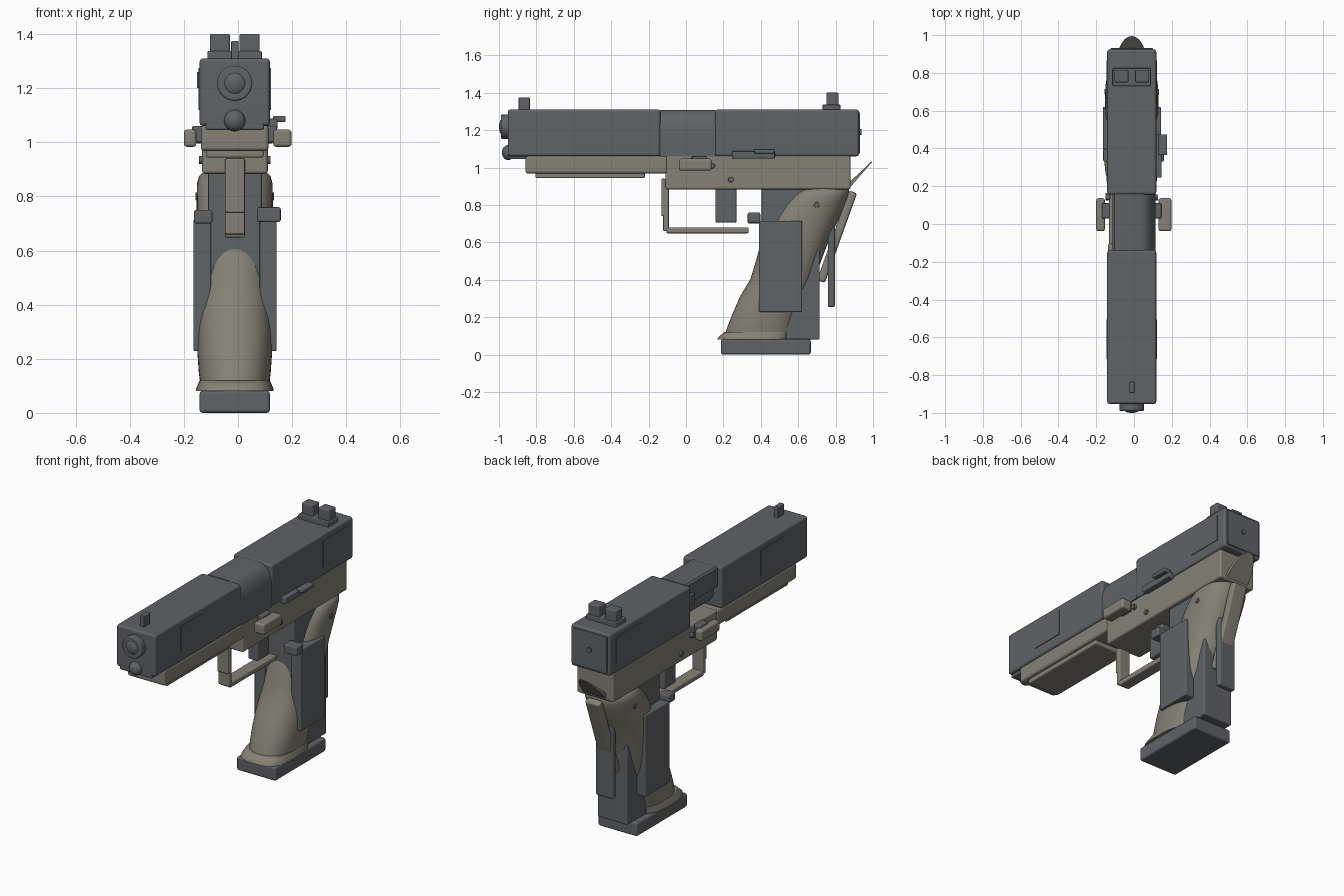
import bpy, bmesh, math
from mathutils import Matrix, Vector

if "Cube" in bpy.data.objects:
    bpy.data.objects.remove(bpy.data.objects["Cube"])

CX = -0.012  # centre line of the body


def material(name, rgb):
    m = bpy.data.materials.new(name)
    m.diffuse_color = (*rgb, 1)
    m.use_nodes = True
    m.node_tree.nodes["Principled BSDF"].inputs["Base Color"].default_value = m.diffuse_color
    return m


DARK = material("dark_grey", (0.115, 0.125, 0.135))
TAN = material("warm_tan", (0.235, 0.22, 0.18))


def finish(name, bm, mat, bevel=0.0, angle=35):
    if bevel:
        edges = [e for e in bm.edges if e.calc_face_angle(0) > 0.6]
        bmesh.ops.bevel(bm, geom=edges, offset=bevel, segments=3, profile=0.5,
                        affect='EDGES', clamp_overlap=True)
    bmesh.ops.recalc_face_normals(bm, faces=bm.faces)
    me = bpy.data.meshes.new(name)
    bm.to_mesh(me)
    bm.free()
    me.materials.append(mat)
    ob = bpy.data.objects.new(name, me)
    bpy.context.collection.objects.link(ob)
    bpy.ops.object.select_all(action='DESELECT')
    ob.select_set(True)
    bpy.context.view_layer.objects.active = ob
    bpy.ops.object.shade_smooth_by_angle(angle=math.radians(angle))
    if bevel:
        ob.modifiers.new("normals", 'WEIGHTED_NORMAL').keep_sharp = True
    return ob


def box(name, x, y, z, mat, bevel=0.008, tilt=0.0):
    """Rounded box from (min, max) ranges, optionally tilted about x."""
    bm = bmesh.new()
    size = [b - a for a, b in (x, y, z)]
    mid = Vector([(a + b) / 2 for a, b in (x, y, z)])
    mat4 = Matrix.Translation(mid) @ Matrix.Rotation(tilt, 4, 'X') @ Matrix.Diagonal((*size, 1))
    bmesh.ops.create_cube(bm, size=1, matrix=mat4)
    return finish(name, bm, mat, bevel)


def rod(name, centre, r, length, axis, mat, bevel=0.0, seg=32):
    bm = bmesh.new()
    rot = Matrix.Rotation(math.pi / 2, 4, 'Y' if axis == 'x' else 'X')
    bmesh.ops.create_cone(bm, cap_ends=True, segments=seg, radius1=r, radius2=r, depth=length,
                          matrix=Matrix.Translation(centre) @ rot)
    return finish(name, bm, mat, bevel)


def dome(name, centre, r, depth, mat):
    bm = bmesh.new()
    bmesh.ops.create_uvsphere(bm, u_segments=24, v_segments=12, radius=1,
                              matrix=Matrix.Translation(centre) @ Matrix.Diagonal((r, depth, r, 1)))
    return finish(name, bm, mat, 0, 60)


def loft(name, rings, mat, power=2.3, n=48):
    """Stack of superellipse rings: (z, y_front, y_back, half_width)."""
    bm = bmesh.new()
    loops = []
    for z, y0, y1, w in rings:
        loop = []
        for i in range(n):
            a = 2 * math.pi * i / n
            c, s = math.cos(a), math.sin(a)
            px = math.copysign(abs(c) ** (2 / power), c)
            py = math.copysign(abs(s) ** (2 / power), s)
            loop.append(bm.verts.new((CX + w * px, (y0 + y1) / 2 + (y1 - y0) / 2 * py, z)))
        loops.append(loop)
    for lo, hi in zip(loops, loops[1:]):
        for i in range(n):
            bm.faces.new((lo[i], lo[(i + 1) % n], hi[(i + 1) % n], hi[i]))
    bm.faces.new(loops[0])
    bm.faces.new(loops[-1])
    return finish(name, bm, mat, 0, 45)


BODY = (-0.142, 0.118)

# Slide: front and rear halves, with a thin end plate
box("slide_front", BODY, (-0.953, -0.137), (1.06, 1.31), DARK, 0.014)
box("slide_rear", BODY, (0.155, 0.925), (1.06, 1.31), DARK, 0.014)
box("slide_nose", (-0.12, 0.096), (-0.952, -0.855), (1.045, 1.08), DARK)
box("slide_end_plate", (-0.125, 0.10), (0.90, 0.931), (1.075, 1.295), DARK, 0.004)
rod("end_plate_pin", (CX, 0.932, 1.19), 0.015, 0.012, 'y', DARK)

# Side panels on the slide
for side, x in (("right", 0.118), ("left", -0.142)):
    box("front_panel_" + side, (x - 0.004, x + 0.004), (-0.715, -0.505), (1.12, 1.275), DARK, 0)
    box("rear_panel_" + side, (x - 0.004, x + 0.004), (0.635, 0.865), (1.12, 1.275), DARK, 0)

# Chamber between the slide halves: rounded on the right, open port on the left
profile = [(-0.114, 1.19), (-0.114, 1.30), (-0.104, 1.308), (0.034, 1.308)]
for i in range(1, 9):
    a = math.pi / 2 * (1 - i / 8)
    profile.append((0.034 + 0.081 * math.cos(a), 1.18 + 0.128 * math.sin(a)))
profile += [(0.115, 1.06), (-0.02, 1.06), (-0.02, 1.19)]
bm = bmesh.new()
face = bm.faces.new([bm.verts.new((x, -0.14, z)) for x, z in profile])
ext = bmesh.ops.extrude_face_region(bm, geom=[face])
bmesh.ops.translate(bm, vec=(0, 0.298, 0), verts=[v for v in ext["geom"] if isinstance(v, bmesh.types.BMVert)])
finish("chamber", bm, DARK, 0, 30)
rod("inner_barrel", (CX, 0.008, 1.15), 0.075, 0.30, 'y', DARK)
box("port_catch", (-0.152, -0.125), (0.13, 0.165), (1.20, 1.26), DARK, 0.004)

# Muzzle and guide rod
rod("muzzle", (CX, -0.965, 1.218), 0.065, 0.05, 'y', DARK, 0.008)
dome("muzzle_core", (CX, -0.98, 1.218), 0.044, 0.02, DARK)
dome("guide_rod", (CX, -0.95, 1.08), 0.04, 0.035, DARK)

# Sights
box("front_sight", (-0.025, 0.002), (-0.895, -0.835), (1.30, 1.375), DARK, 0.005)
box("rear_sight_base", (-0.113, 0.088), (0.73, 0.825), (1.30, 1.337), DARK, 0.005)
for side, s in (("left", -1), ("right", 1)):
    x = CX + s * 0.055
    box("rear_sight_" + side, (x - 0.037, x + 0.037), (0.75, 0.815), (1.325, 1.40), DARK, 0.006)

# Frame, dust cover and lower rail
box("frame", (-0.133, 0.11), (-0.11, 0.88), (0.883, 1.065), TAN, 0.012)
box("dust_cover", (-0.137, 0.113), (-0.858, -0.10), (0.968, 1.063), TAN, 0.014)
box("lower_rail", (-0.117, 0.094), (-0.805, -0.22), (0.943, 0.985), TAN, 0.008)

# Rear tang: thin swept wedge narrowing to a rounded tip
bm = bmesh.new()
upper, lower = [], []
for i in range(13):
    a = math.pi * i / 12
    t = math.sin(a)
    x = CX + 0.075 * math.cos(a)
    y = 0.87 + 0.125 * t
    upper.append(bm.verts.new((x, y, 0.918 + 0.117 * t)))
    lower.append(bm.verts.new((x, y, 0.885 + 0.145 * t)))
for i in range(12):
    bm.faces.new((upper[i], upper[i + 1], lower[i + 1], lower[i]))
bm.faces.new(upper)
bm.faces.new(lower)
bm.faces.new((upper[0], lower[0], lower[-1], upper[-1]))
finish("rear_tang", bm, TAN, 0, 40)

# Trigger guard and trigger
GUARD = (-0.048, 0.025)
box("guard_post", GUARD, (-0.122, -0.092), (0.66, 0.90), TAN, 0.006)
box("guard_front_plate", GUARD, (-0.132, -0.11), (0.74, 0.94), TAN, 0.006)
box("guard_bar", GUARD, (-0.105, 0.335), (0.648, 0.68), TAN, 0.008)
box("trigger", (-0.045, 0.022), (0.157, 0.27), (0.705, 0.90), DARK, 0.01)

# Grip: straight dark core inside a swept tan sleeve
box("grip_core", (-0.11, 0.088), (0.405, 0.715), (0.08, 0.90), DARK, 0.008)
loft("grip_sleeve", [
    (0.11, 0.21, 0.585, 0.128), (0.15, 0.222, 0.59, 0.133), (0.22, 0.25, 0.61, 0.138),
    (0.31, 0.288, 0.645, 0.14), (0.40, 0.343, 0.69, 0.141), (0.48, 0.368, 0.715, 0.141),
    (0.56, 0.39, 0.745, 0.141), (0.65, 0.42, 0.78, 0.141), (0.73, 0.455, 0.82, 0.141),
    (0.80, 0.50, 0.852, 0.141), (0.85, 0.55, 0.87, 0.139), (0.875, 0.58, 0.872, 0.132),
    (0.89, 0.61, 0.865, 0.115)], TAN)
loft("grip_flare", [(0.08, 0.168, 0.555, 0.144), (0.09, 0.17, 0.56, 0.143),
                    (0.12, 0.205, 0.57, 0.13)], TAN, 3)
box("magazine_base", BODY, (0.187, 0.667), (0.0, 0.082), DARK, 0.012)

# Backstrap and rear safety bar
box("backstrap", (-0.06, 0.036), (0.785, 0.83), (0.375, 0.885), TAN, 0.014, -0.345)
box("rear_bar", (-0.07, 0.046), (0.758, 0.796), (0.253, 0.69), DARK, 0.012)

# Side grip panels and release buttons
box("grip_panel_right", (0.08, 0.143), (0.39, 0.62), (0.228, 0.715), DARK, 0.006)
box("grip_panel_left", (-0.165, -0.10), (0.39, 0.62), (0.228, 0.715), DARK, 0.006)
box("release_right", (0.07, 0.158), (0.33, 0.397), (0.705, 0.76), DARK, 0.008)
box("release_left", (-0.163, -0.095), (0.33, 0.397), (0.70, 0.75), DARK, 0.008)

# Slide stop lever
box("slide_stop", (0.10, 0.146), (0.245, 0.475), (1.048, 1.087), DARK, 0.006)
box("slide_stop_tab", (0.13, 0.176), (0.365, 0.475), (1.075, 1.098), DARK, 0.006)

# Takedown levers and their stems
for side, x, stem in (("right", (0.13, 0.198), 0.12), ("left", (-0.20, -0.154), -0.145)):
    box("takedown_lever_" + side, x, (-0.038, 0.137), (0.983, 1.047), TAN, 0.012)
    box("takedown_stem_" + side, (stem - 0.025, stem + 0.025), (0.03, 0.11), (1.0, 1.06), DARK, 0.006)

# Cross pins
for name, y, z, half in (("frame_pin", 0.24, 0.935, 0.133), ("grip_pin", 0.70, 0.80, 0.145),
                         ("lever_pin", 0.14, 1.01, 0.14)):
    rod(name, (CX, y, z), 0.015, 2 * half, 'x', DARK, 0.003, 20)
